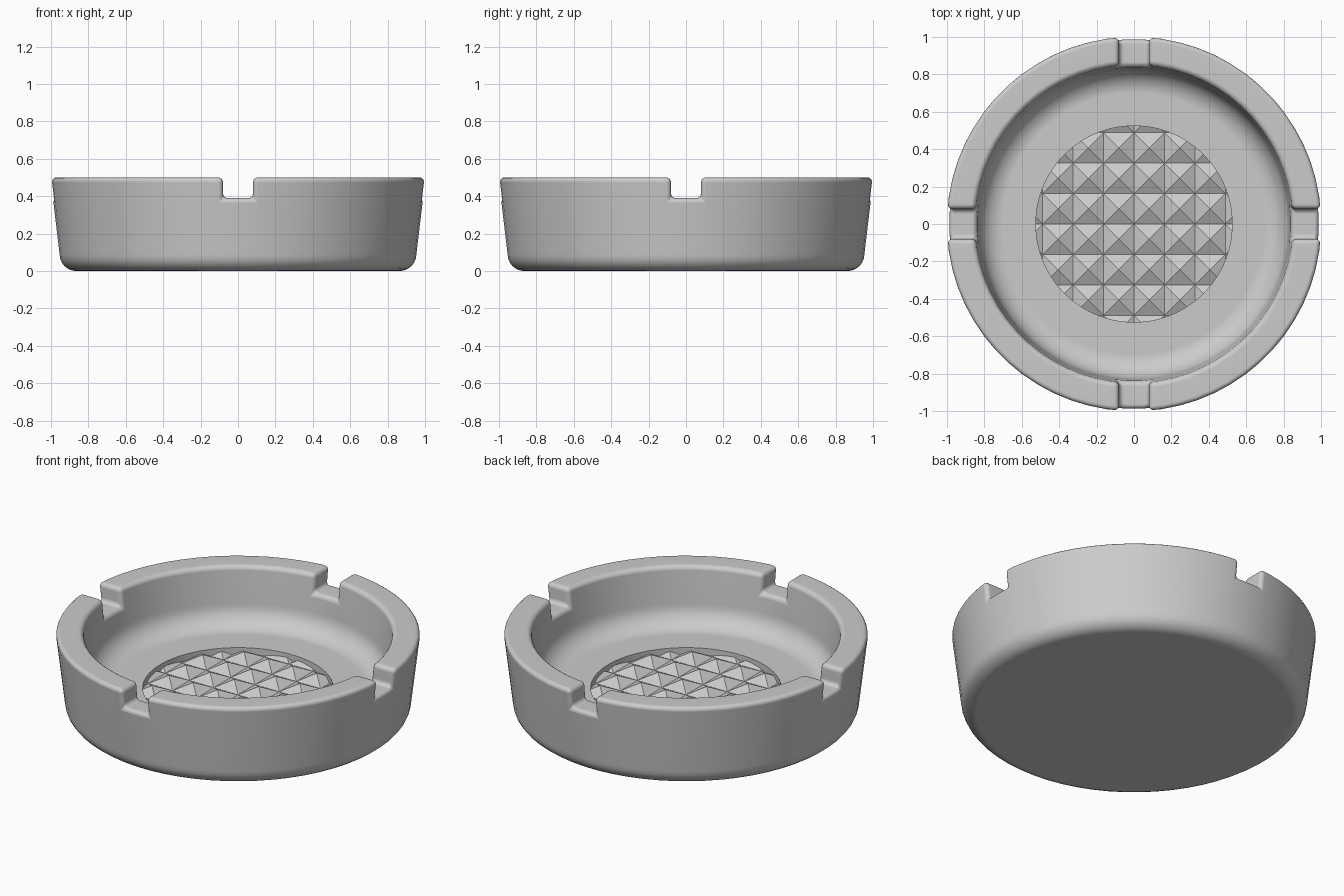
import bpy, bmesh
from math import sin, cos, pi

old = bpy.data.objects.get("Cube")
if old:
    bpy.data.objects.remove(old, do_unlink=True)

FLOOR = 0.155        # inner floor height
PITCH = 0.163        # size of one pyramid stud
STUD_R = 0.525       # radius of the studded recess
SEGS = 64

grey = bpy.data.materials.new("light_grey")
grey.use_nodes = True
grey.diffuse_color = (0.6, 0.6, 0.6, 1)
grey.node_tree.nodes["Principled BSDF"].inputs["Base Color"].default_value = (0.6, 0.6, 0.6, 1)


def make_object(name, bm):
    bmesh.ops.recalc_face_normals(bm, faces=bm.faces)
    mesh = bpy.data.meshes.new(name)
    bm.to_mesh(mesh)
    bm.free()
    mesh.materials.append(grey)
    obj = bpy.data.objects.new(name, mesh)
    bpy.context.collection.objects.link(obj)
    return obj


def lathe(name, profile, segs):
    """Revolve (radius, z) points and cap both ends."""
    bm = bmesh.new()
    rings = []
    for r, z in profile:
        angles = [2 * pi * (i + 0.5) / segs for i in range(segs)]
        rings.append([bm.verts.new((r * cos(a), r * sin(a), z)) for a in angles])
    for lo, hi in zip(rings, rings[1:]):
        for i in range(segs):
            j = (i + 1) % segs
            bm.faces.new((lo[i], lo[j], hi[j], hi[i]))
    bm.faces.new(rings[0])
    bm.faces.new(rings[-1])
    return make_object(name, bm)


def arc(cx, cz, radius, start, end, steps=6):
    angles = [start + (end - start) * i / steps for i in range(steps + 1)]
    return [(cx + radius * cos(a), cz + radius * sin(a)) for a in angles]


def box(name, size, centre):
    bm = bmesh.new()
    bmesh.ops.create_cube(bm, size=1)
    bmesh.ops.scale(bm, vec=size, verts=bm.verts)
    bmesh.ops.translate(bm, vec=centre, verts=bm.verts)
    return make_object(name, bm)


def apply_modifier(obj, kind, **settings):
    mod = obj.modifiers.new(kind.lower(), kind)
    for key, value in settings.items():
        setattr(mod, key, value)
    bpy.ops.object.select_all(action='DESELECT')
    bpy.context.view_layer.objects.active = obj
    obj.select_set(True)
    bpy.ops.object.modifier_apply(modifier=mod.name)


def cut(obj, cutter):
    cutter.hide_render = True
    apply_modifier(obj, 'BOOLEAN', operation='DIFFERENCE', solver='EXACT', object=cutter)
    bpy.data.objects.remove(cutter, do_unlink=True)


# Round dish: filleted base, flared wall, rim, inner wall and floor
profile = arc(0.865, 0.09, 0.09, -pi / 2, 0)
profile += [(1.004, 0.5), (0.852, 0.5)]
profile += arc(0.70, FLOOR + 0.13, 0.13, 0, -pi / 2, 8)
dish = lathe("dish", profile, SEGS)

# Four rests across the rim
for name, x, y, sx, sy in (("left", 1, 0, 0.6, 0.16), ("right", -1, 0, 0.6, 0.16),
                           ("back", 0, 1, 0.16, 0.6), ("front", 0, -1, 0.16, 0.6)):
    cut(dish, box(name + "_rest_cutter", (sx, sy, 0.4), (x, y, 0.59)))

# Soft edges on the rim and rests
apply_modifier(dish, 'BEVEL', width=0.026, segments=4, limit_method='ANGLE',
               angle_limit=0.7, use_clamp_overlap=False)

# Recess in the middle of the floor
cut(dish, lathe("recess_cutter", [(STUD_R, 0.1), (STUD_R, 0.3)], SEGS))
bpy.ops.object.shade_smooth_by_angle(angle=0.7)
apply_modifier(dish, 'WEIGHTED_NORMAL', keep_sharp=True)

# Pyramid studs filling the recess, flush with the floor
bm = bmesh.new()
low, high = FLOOR - 0.042, FLOOR - 0.001
for i in range(-4, 4):
    for j in range(-4, 4):
        corners = [((i + a) * PITCH, (j + b) * PITCH) for a, b in ((0, 0), (1, 0), (1, 1), (0, 1))]
        if min(x * x + y * y for x, y in corners) > STUD_R ** 2:
            continue
        base = [bm.verts.new((x, y, low)) for x, y in corners]
        tip = bm.verts.new(((i + 0.5) * PITCH, (j + 0.5) * PITCH, high))
        for k in range(4):
            bm.faces.new((base[k], base[(k + 1) % 4], tip))
        bm.faces.new(base[::-1])
bmesh.ops.remove_doubles(bm, verts=bm.verts, dist=0.0001)
make_object("pyramid_studs", bm)
